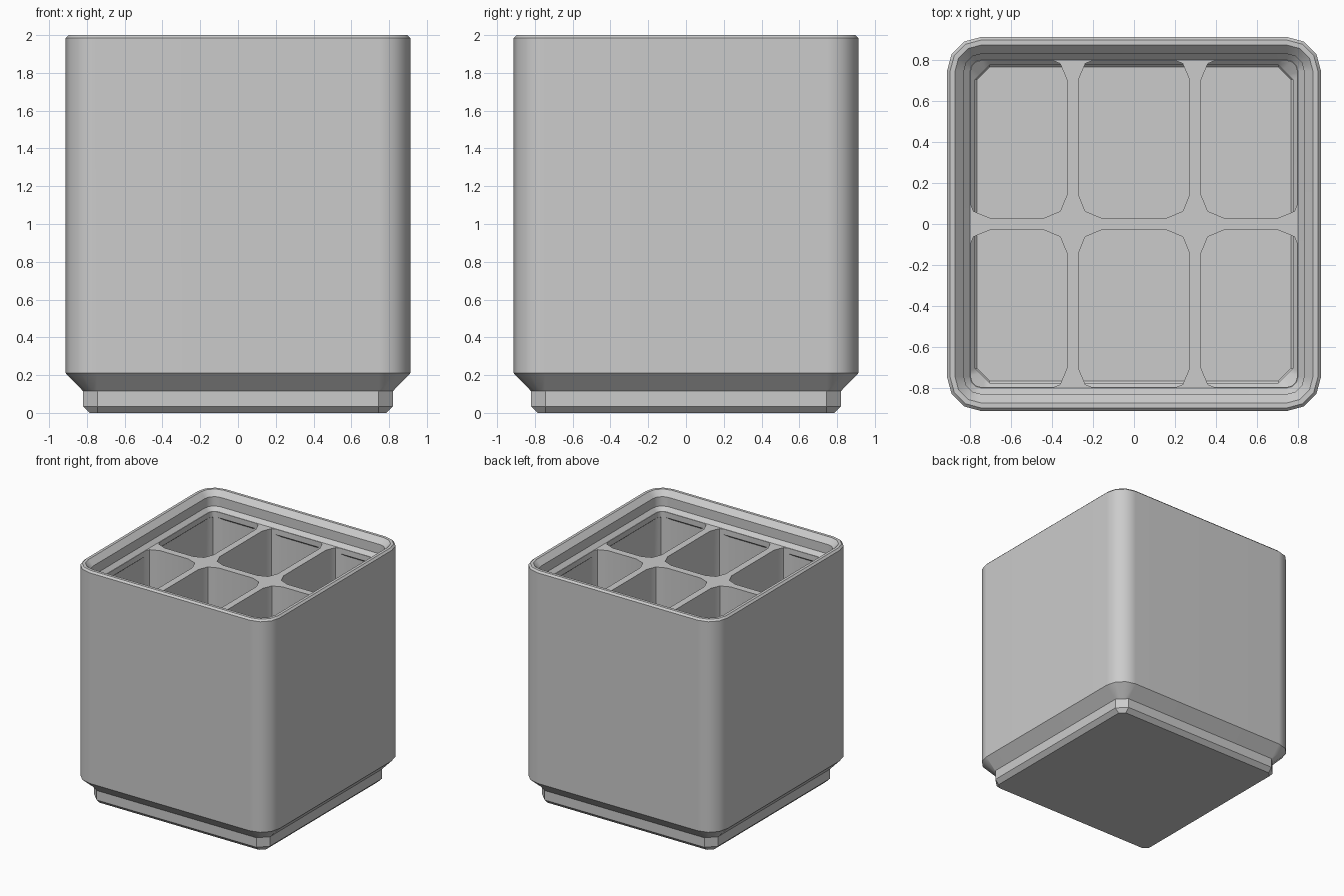
import bpy, bmesh, math

cube = bpy.data.objects.get("Cube")
if cube:
    bpy.data.objects.remove(cube, do_unlink=True)

# One plain grey plastic
grey = bpy.data.materials.new("grey plastic")
grey.use_nodes = True
COLOUR = (0.6, 0.6, 0.6, 1)
grey.diffuse_color = COLOUR
grey.node_tree.nodes["Principled BSDF"].inputs["Base Color"].default_value = COLOUR


def rounded_rect(x0, x1, y0, y1, r, steps, flat=False):
    """Corner-rounded rectangle, counter-clockwise; flat gives chamfered corners."""
    pts = []
    centres = [(x1 - r, y1 - r), (x0 + r, y1 - r), (x0 + r, y0 + r), (x1 - r, y0 + r)]
    for quarter, (cx, cy) in enumerate(centres):
        a0 = quarter * math.pi / 2
        for i in range(steps + 1):
            t = i / steps
            if flat:
                a1 = a0 + math.pi / 2
                c = (1 - t) * math.cos(a0) + t * math.cos(a1)
                s = (1 - t) * math.sin(a0) + t * math.sin(a1)
            else:
                a = a0 + t * math.pi / 2
                c, s = math.cos(a), math.sin(a)
            pts.append((cx + r * c, cy + r * s))
    return pts


def add_stack(bm, levels):
    """Skin a list of (outline, z) loops and cap both ends."""
    loops = [[bm.verts.new((x, y, z)) for x, y in pts] for pts, z in levels]
    n = len(loops[0])
    for low, high in zip(loops, loops[1:]):
        for i in range(n):
            j = (i + 1) % n
            bm.faces.new((low[i], low[j], high[j], high[i]))
    bm.faces.new(loops[0][::-1])
    bm.faces.new(loops[-1])


def make_object(name, stacks):
    bm = bmesh.new()
    for levels in stacks:
        add_stack(bm, levels)
    bmesh.ops.recalc_face_normals(bm, faces=bm.faces)
    mesh = bpy.data.meshes.new(name)
    bm.to_mesh(mesh)
    bm.free()
    mesh.materials.append(grey)
    obj = bpy.data.objects.new(name, mesh)
    bpy.context.collection.objects.link(obj)
    return obj


def square(half, r, z, flat=False):
    return rounded_rect(-half, half, -half, half, r, 3, flat), z


def apply_boolean(obj, other, operation):
    mod = obj.modifiers.new(operation.lower(), 'BOOLEAN')
    mod.operation, mod.object, mod.solver = operation, other, 'EXACT'
    bpy.context.view_layer.objects.active = obj
    bpy.ops.object.modifier_apply(modifier=mod.name)
    bpy.data.objects.remove(other, do_unlink=True)


# Body: stepped foot, tall wall, stacking lip, sunken top of the dividers
bin_body = make_object("storage_bin", [[
    square(0.785, 0.04, 0, True),
    square(0.82, 0.075, 0.035, True),
    square(0.82, 0.075, 0.115, True),
    square(0.912, 0.165, 0.21),
    square(0.912, 0.165, 1.985),
    square(0.897, 0.15, 2.0),
    square(0.873, 0.127, 2.0),
    square(0.83, 0.085, 1.956),
    square(0.83, 0.085, 1.877),
    square(0.80, 0.055, 1.846),
]])

# Hollow interior following the foot, narrowed under the lip
interior = make_object("interior_cutter", [[
    square(0.765, 0.06, 0.05, True),
    square(0.775, 0.07, 0.06, True),
    square(0.775, 0.07, 0.125, True),
    square(0.865, 0.12, 0.215),
    square(0.865, 0.12, 1.74),
    square(0.796, 0.052, 1.80),
    square(0.796, 0.052, 1.90),
]])

# Three by two compartments separated by thin dividers
cells = []
for x0, x1 in ((-0.815, -0.328), (-0.27, 0.27), (0.328, 0.815)):
    for y0, y1 in ((-0.815, -0.03), (0.03, 0.815)):
        outline = rounded_rect(x0, x1, y0, y1, 0.11, 2)
        cells.append([(outline, 0.01), (outline, 1.95)])
compartments = make_object("compartment_cutter", cells)

apply_boolean(compartments, interior, 'INTERSECT')
apply_boolean(bin_body, compartments, 'DIFFERENCE')

# Smooth outer corners, crisp edges elsewhere
bpy.ops.object.select_all(action='DESELECT')
bin_body.select_set(True)
bpy.context.view_layer.objects.active = bin_body
bpy.ops.object.shade_smooth_by_angle(angle=math.radians(32))
weighted = bin_body.modifiers.new("even_shading", 'WEIGHTED_NORMAL')
weighted.keep_sharp = True
